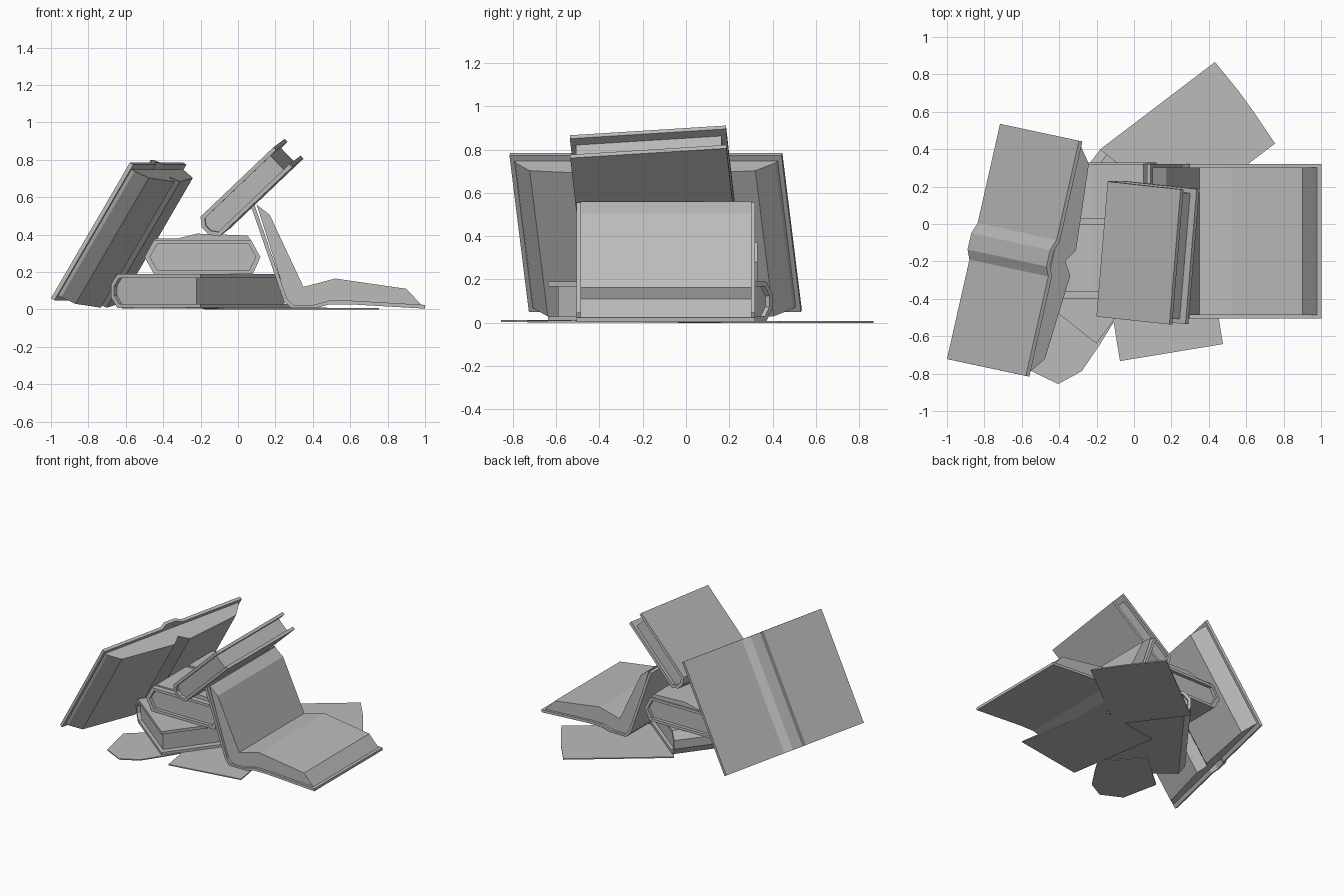
import bpy, bmesh
from mathutils import Vector as V

cube = bpy.data.objects.get("Cube")
if cube:
    bpy.data.objects.remove(cube)

grey = bpy.data.materials.new("plain grey")
grey.use_nodes = True
grey.diffuse_color = (0.5, 0.5, 0.5, 1)
grey.node_tree.nodes["Principled BSDF"].inputs["Base Color"].default_value = (0.5, 0.5, 0.5, 1)


def prism(name, profile, origin, u, v, along):
    """Extrude a closed 2D profile, drawn on axes u and v, by the vector along."""
    bm = bmesh.new()
    o, u, v, along = V(origin), V(u).normalized(), V(v).normalized(), V(along)
    ring = [bm.verts.new(o + u * a + v * b) for a, b in profile]
    face = bm.faces.new(ring)
    far = bmesh.ops.extrude_face_region(bm, geom=[face], use_keep_orig=True)
    bmesh.ops.translate(bm, vec=along, verts=[g for g in far["geom"] if isinstance(g, bmesh.types.BMVert)])
    bmesh.ops.recalc_face_normals(bm, faces=bm.faces[:])
    mesh = bpy.data.meshes.new(name)
    bm.to_mesh(mesh)
    bm.free()
    mesh.materials.append(grey)
    obj = bpy.data.objects.new(name, mesh)
    bpy.context.collection.objects.link(obj)
    return obj


def offset(line, t):
    """Shift an open polyline to its left by t, with mitred corners."""
    pts = [V(p) for p in line]
    out = []
    for i, p in enumerate(pts):
        dirs = []
        if i > 0:
            dirs.append((p - pts[i - 1]).normalized())
        if i < len(pts) - 1:
            dirs.append((pts[i + 1] - p).normalized())
        normals = [V((-d.y, d.x)) for d in dirs]
        m = sum(normals, V((0, 0))).normalized()
        out.append(tuple(p + m * (t / m.dot(normals[0]))))
    return out


def band(line, t):
    return list(line) + offset(line, t)[::-1]


def inset_prism(name, profile, origin, u, v, along, gap):
    step = V(along).normalized() * gap
    prism(name, profile, V(origin) + step, u, v, V(along) - 2 * step)


def closed_book(name, origin, u, v, along, width, thick, chamfer=0.045):
    """Spine at u = 0, pages held back from the fore edge and both ends."""
    line = [(width, thick), (chamfer, thick), (0, thick * 0.68),
            (0, thick * 0.32), (chamfer, 0), (width, 0)]
    prism(name + "_cover", band(line, 0.022), origin, u, v, along)
    block = offset(line, 0.02)
    block[0] = (width - 0.045, block[0][1])
    block[-1] = (width - 0.045, block[-1][1])
    inset_prism(name + "_pages", block, origin, u, v, along, 0.025)


# Bottom book, turned on the ground
closed_book("bottom_book", (-0.68, -0.26, 0.008), (0.48, -0.38, 0), (0, 0, 1),
            (0.50, 0.66, 0), 0.61, 0.182)

# Middle book, chamfered on both sides
hexagon = [(-0.45, 0.19), (0.08, 0.19), (0.12, 0.28), (0.07, 0.37), (-0.45, 0.37), (-0.50, 0.28)]
inner = [(-0.43, 0.21), (0.06, 0.21), (0.095, 0.28), (0.055, 0.35), (-0.43, 0.35), (-0.47, 0.28)]
for i in range(6):
    j = (i + 1) % 6
    prism("middle_book_cover_%d" % (i + 1), [hexagon[i], hexagon[j], inner[j], inner[i]],
          (0, -0.40, 0), (1, 0, 0), (0, 0, 1), (0, 0.73, 0))
inset_prism("middle_book_pages", inner, (0, -0.40, 0), (1, 0, 0), (0, 0, 1), (0, 0.73, 0), 0.025)

# Low folded sheets lying on the middle book
fold = [(-0.45, 0.37), (0.07, 0.37), (0.05, 0.395), (-0.22, 0.405), (-0.32, 0.38), (-0.44, 0.38)]
for name, y, depth in (("back_folded_sheet", 0.03, 0.29), ("front_folded_sheet", -0.36, 0.36)):
    prism(name, fold, (0, y, 0), (1, 0, 0), (0, 0, 1), (0, depth, 0))

# Upper book, tipped up on its spine
closed_book("tipped_book", (-0.125, -0.49, 0.366), (0.415, -0.045, 0.395),
            (-0.69, -0.015, 0.72), (0.06, 0.722, 0.045), 0.575, 0.146, 0.035)

# Open book on the right, one leaf raised
right_cover = [(0.07, 0.55), (0.245, 0.045), (0.29, 0.002), (0.40, 0.002),
               (0.49, 0.027), (0.60, 0.027), (1.0, 0.004)]
right_pages = [(0.10, 0.56), (0.17, 0.505), (0.35, 0.12), (0.52, 0.165), (0.90, 0.11), (0.98, 0.024)]
lining = offset(right_cover, 0.018)
prism("open_book_cover", band(right_cover, 0.02), (0, -0.505, 0), (1, 0, 0), (0, 0, 1), (0, 0.825, 0))
inset_prism("open_book_pages", right_pages + lining[-2:0:-1],
            (0, -0.505, 0), (1, 0, 0), (0, 0, 1), (0, 0.825, 0), 0.018)

# Large open book leaning face down on the left
length, mid = 1.289, 0.645
across, rise = V((0.22, 0.975, 0)), V((0.422, -0.09, 0.725))
inward = across.cross(rise)
start = (-1.0, -0.722, 0.06)
lean_cover = [(0, 0), (mid - 0.10, 0), (mid - 0.05, -0.025), (mid + 0.04, -0.025),
              (mid + 0.10, 0), (length, 0)]
half = [(0.02, 0.02), (0.03, 0.04), (0.11, 0.11), (mid - 0.07, 0.15)]
lean_pages = half + [(mid, 0.10)] + [(length - a, b) for a, b in reversed(half)]
prism("leaning_book_cover", band(lean_cover, 0.022), start, across, inward, rise)
inset_prism("leaning_book_pages", lean_pages, start, across, inward, rise, 0.03)

# Loose sheets on the ground
sheets = {
    "back_sheet": [(-0.18, 0.40), (0.14, -0.036), (0.754, 0.43), (0.64, 0.60), (0.56, 0.71), (0.433, 0.866)],
    "front_sheet": [(-0.075, -0.733), (0.476, -0.642), (0.36, 0.06), (-0.19, -0.03)],
    "left_sheet": [(-0.56, -0.78), (-0.406, -0.856), (-0.278, -0.786), (-0.18, -0.64),
                   (-0.10, -0.51), (-0.33, -0.25), (-0.62, -0.50)],
}
for i, (name, outline) in enumerate(sheets.items()):
    prism(name, outline, (0, 0, 0.002 * i), (1, 0, 0), (0, 1, 0), (0, 0, 0.008))
